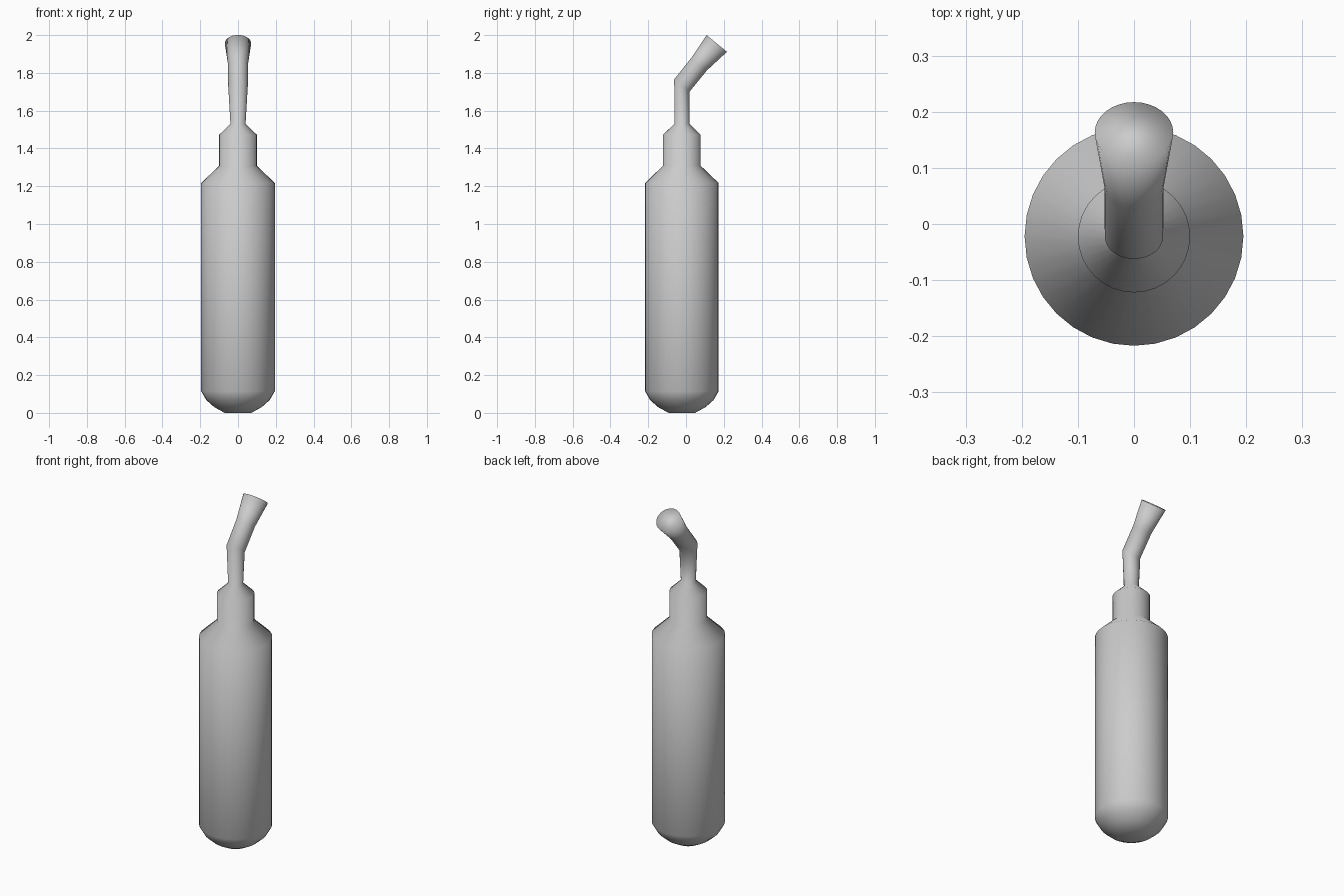
import bpy, bmesh
from math import cos, sin, pi, radians

if "Cube" in bpy.data.objects:
    bpy.data.objects.remove(bpy.data.objects["Cube"])

SIDES = 32
AXIS_Y = -0.022
TILT = radians(39.3)   # lean of the spout towards the back


def ring(bm, y, z, r, tilt=0.0):
    """Circle of vertices around the centre (0, y, z), tilted about x."""
    verts = []
    for i in range(SIDES):
        a = 2 * pi * i / SIDES
        v = r * sin(a)
        verts.append(bm.verts.new((r * cos(a), y + v * cos(tilt), z - v * sin(tilt))))
    return verts


def loft(name, sections):
    """Skin a row of rings and cap both ends."""
    bm = bmesh.new()
    rings = [ring(bm, *s) for s in sections]
    for a, b in zip(rings, rings[1:]):
        for i in range(SIDES):
            j = (i + 1) % SIDES
            bm.faces.new((a[i], a[j], b[j], b[i]))
    bm.faces.new(rings[0][::-1])
    bm.faces.new(rings[-1])
    bmesh.ops.recalc_face_normals(bm, faces=bm.faces)
    for f in bm.faces:
        f.smooth = True
    mesh = bpy.data.meshes.new(name)
    bm.to_mesh(mesh)
    bm.free()
    obj = bpy.data.objects.new(name, mesh)
    bpy.context.collection.objects.link(obj)
    return obj


# Upright vessel: rounded base, barrel, shoulder, neck (radius, height)
profile = [(0.07, 0.0), (0.125, 0.03), (0.168, 0.068), (0.195, 0.115),
           (0.195, 1.217), (0.1, 1.308), (0.1, 1.472), (0.04, 1.53)]
sections = [(AXIS_Y, z, r) for r, z in profile]

# Bent spout: elbow, straight stretch, flared tip
sections += [(AXIS_Y, 1.733, 0.052, TILT),
             (0.07, 1.847, 0.053, TILT),
             (0.163, 1.956, 0.070, TILT)]

loft("bottle_with_bent_spout", sections)
